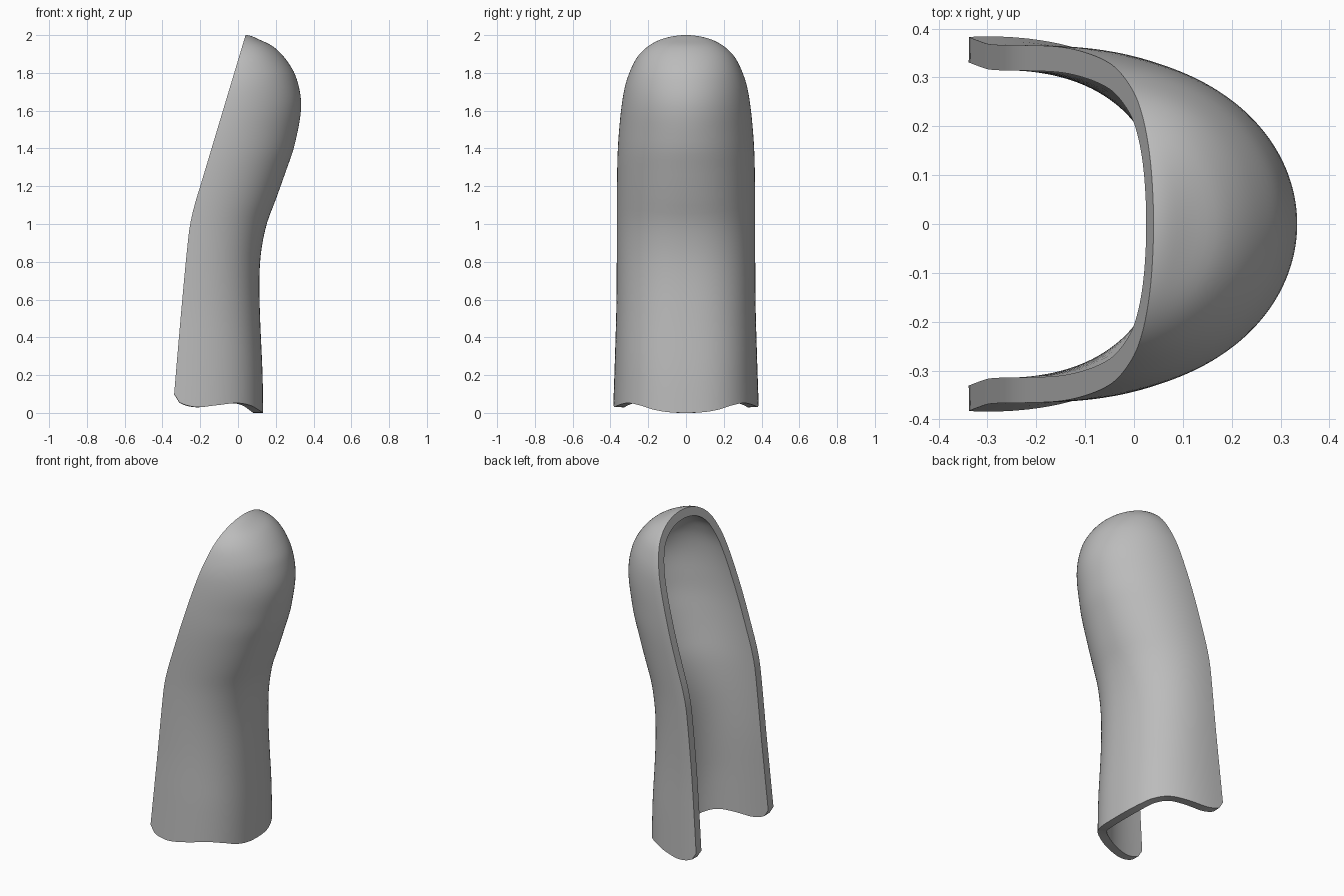
import bpy, bmesh, math
from mathutils import Vector

cube = bpy.data.objects.get("Cube")
if cube:
    bpy.data.objects.remove(cube, do_unlink=True)

ROWS, COLS, WALL = 64, 96, 0.052


def curve(points):
    """Smooth curve through (key, value) points sorted by key."""
    n = len(points)

    def slope(i):
        a, b = points[max(i - 1, 0)], points[min(i + 1, n - 1)]
        return (b[1] - a[1]) / (b[0] - a[0])

    def value(k):
        i = 0
        while i < n - 2 and k > points[i + 1][0]:
            i += 1
        (k0, v0), (k1, v1) = points[i], points[i + 1]
        h = k1 - k0
        t = min(max((k - k0) / h, 0), 1)
        return ((1 + 2 * t) * (1 - t) ** 2 * v0 + t * (1 - t) ** 2 * h * slope(i)
                + t * t * (3 - 2 * t) * v1 + t * t * (t - 1) * h * slope(i + 1))
    return value


def depth_key(z):
    return math.sqrt(max(2 - z, 0))


def profile(points):
    """Height profile keyed so that it closes roundly at the top."""
    f = curve([(depth_key(z), v) for z, v in points])
    return lambda z: f(depth_key(z))


# Profiles by height: open rim, closed back and half width
rim = curve([(0, -.345), (.1, -.338), (.6, -.295), (.9, -.266), (1.0, -.253),
             (1.1, -.23), (1.2, -.2), (1.6, -.08), (2, .04)])
back = profile([(2, .04), (1.98, .105), (1.94, .185), (1.86, .262), (1.77, .31),
                (1.62, .334), (1.42, .3), (1.27, .25), (1.13, .2), (1, .152),
                (.85, .122), (.7, .113), (.5, .117), (.2, .13), (0, .133)])
width = profile([(2, 0), (1.97, .15), (1.9, .245), (1.8, .3), (1.7, .329),
                 (1.5, .354), (1.3, .364), (.6, .368), (.3, .376), (0, .386)])
# Wavy lower edge by distance from rim to back
hem = curve([(-.338, .1), (-.32, .065), (-.3, .05), (-.25, .035), (-.2, .031),
             (-.1, .042), (0, .052), (.07, .038), (.11, .015), (.133, 0)])


def shell_point(z, a):
    """Point on the rounded U-shaped section at height z."""
    power = 2 / (2 + .5 * min(max((1.5 - z) / 1.2, 0), 1))
    c, s = max(math.cos(a), 0), math.sin(a)
    x = rim(z) + (back(z) - rim(z)) * c ** power
    return Vector((x, math.copysign(width(z) * abs(s) ** power, s), z))


# Outer skin
bm = bmesh.new()
apex = bm.verts.new(shell_point(2, 0))
grid = [[apex] * (COLS + 1)]
angles = [math.pi * (j / COLS - .5) for j in range(COLS + 1)]
lows = [depth_key(hem(shell_point(.05, a).x)) for a in angles]
for i in range(1, ROWS + 1):
    grid.append([bm.verts.new(shell_point(2 - (low * i / ROWS) ** 2, a))
                 for a, low in zip(angles, lows)])
for upper, lower in zip(grid, grid[1:]):
    for j in range(COLS):
        corners = [upper[j], lower[j], lower[j + 1], upper[j + 1]]
        bm.faces.new(list(dict.fromkeys(corners)))
bm.normal_update()

# Inner skin, kept flush with the rim plane along the opening
outer_faces, outer_verts = list(bm.faces), list(bm.verts)
border = [e for e in bm.edges if e.is_boundary]
inner = {}
for v in outer_verts:
    z = v.co.z
    lean = (rim(z + .01) - rim(z - .01)) / .02 if z < 1.98 else .3
    plane = Vector((-1, 0, lean)).normalized()
    near = 1 - min(max((v.co.x - rim(z)) / .12, 0), 1)
    n = (v.normal - plane * (v.normal.dot(plane) * near)).normalized()
    inner[v] = n
inner = {v: bm.verts.new(v.co - n * WALL) for v, n in inner.items()}
for f in outer_faces:
    bm.faces.new([inner[v] for v in reversed(f.verts)])
for e in border:
    a, b = e.verts
    bm.faces.new([a, b, inner[b], inner[a]])
bmesh.ops.recalc_face_normals(bm, faces=bm.faces)

mesh = bpy.data.meshes.new("curved_shell")
bm.to_mesh(mesh)
bm.free()
shell = bpy.data.objects.new("curved_shell", mesh)
bpy.context.collection.objects.link(shell)

# Plain grey material
grey = bpy.data.materials.new("plain_grey")
grey.use_nodes = True
colour = (.5, .5, .5, 1)
grey.diffuse_color = colour
grey.node_tree.nodes["Principled BSDF"].inputs["Base Color"].default_value = colour
mesh.materials.append(grey)

bpy.ops.object.select_all(action='DESELECT')
shell.select_set(True)
bpy.context.view_layer.objects.active = shell
bpy.ops.object.shade_smooth_by_angle(angle=math.radians(40))
